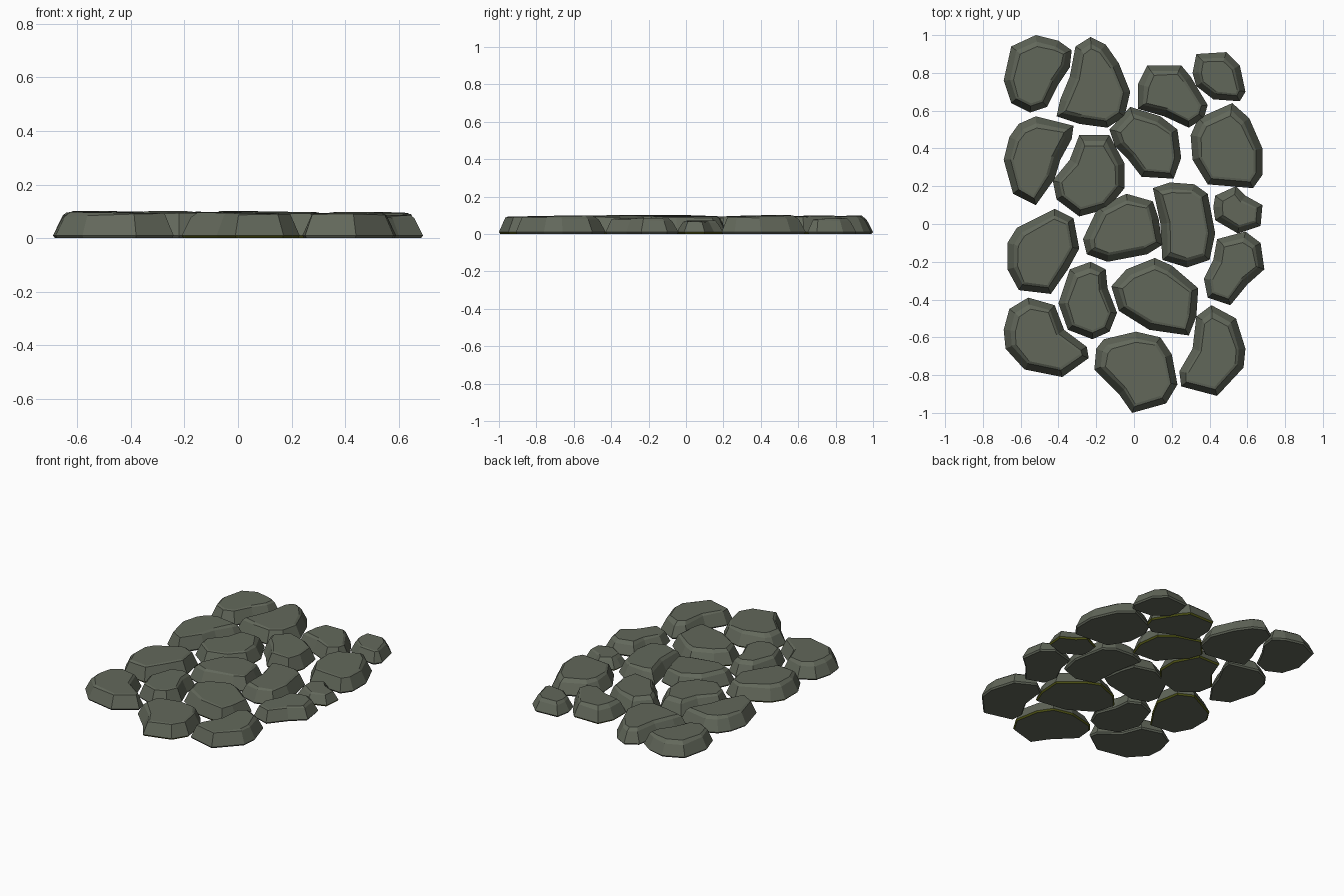
import bpy, bmesh, math, random
from mathutils import Vector

if "Cube" in bpy.data.objects:
    bpy.data.objects.remove(bpy.data.objects["Cube"])

random.seed(7)


def material(name, rgb):
    m = bpy.data.materials.new(name)
    m.diffuse_color = (*rgb, 1)
    m.use_nodes = True
    m.node_tree.nodes["Principled BSDF"].inputs["Base Color"].default_value = m.diffuse_color
    return m


stone_mat = material("grey_green_stone", (0.123, 0.138, 0.104))
moss_mat = material("olive_moss", (0.09, 0.10, 0.008))


def inset(pts, d):
    """Move every corner of a clockwise outline inward by about d."""
    out = []
    for i, p in enumerate(pts):
        a = (p - pts[i - 1]).normalized()
        b = (pts[(i + 1) % len(pts)] - p).normalized()
        n = Vector((a.y + b.y, -a.x - b.x)).normalized()
        out.append(p + n * d)
    return out


def stone(name, *xy, moss=False, low=0.0):
    """Paving stone from a clockwise outline in hundredths; low lowers its top."""
    pts = [Vector((x / 100, y / 100)) for x, y in zip(xy[::2], xy[1::2])]
    c = sum(pts, Vector((0, 0))) / len(pts)
    size = max((p - c).length for p in pts)
    k = min(1.0, 0.6 + size)
    ang = random.uniform(1.6, 3.2)             # side with the wide worn edge
    worn = Vector((math.cos(ang), math.sin(ang)))
    top = random.uniform(0.094, 0.100) - low

    def side(p):
        return max(-1, min(1, (p - c).dot(worn) / size))

    # underside, widest rim, shoulder, crown
    rings = [[(p, 0.0) for p in inset(pts, 0.008)],
             [(p, 0.010) for p in pts],
             [(p, top - 0.012 - 0.009 * side(p)) for p in inset(pts, 0.042 * k)]]
    crown = []
    for p, q in zip(inset(pts, 0.055 * k), pts):
        s = max(0, side(q))
        crown.append((p.lerp(c, 0.02 + 0.10 * s), top + 0.004 * side(p)))
    rings.append(crown)

    bm = bmesh.new()
    vs = [[bm.verts.new((p.x, p.y, z)) for p, z in r] for r in rings]
    n = len(pts)
    for level, (lo, hi) in enumerate(zip(vs, vs[1:])):
        for i in range(n):
            j = (i + 1) % n
            f = bm.faces.new((lo[i], lo[j], hi[j], hi[i]))
            f.material_index = 1 if moss and level == 0 else 0   # mossy foot
    bm.faces.new(vs[0])
    bm.faces.new(vs[-1])
    bmesh.ops.recalc_face_normals(bm, faces=bm.faces)
    me = bpy.data.meshes.new(name)
    bm.to_mesh(me)
    bm.free()
    me.materials.append(stone_mat)
    me.materials.append(moss_mat)
    bpy.context.collection.objects.link(bpy.data.objects.new(name, me))


# back row
stone("stone_back_left", -65, 94, -52, 100, -40, 97, -33, 92, -34, 83, -40, 74, -46, 62, -55, 59, -65, 64, -69, 76)
stone("stone_back_mid_left", -23, 99, -15, 95, -8, 85, -2, 70, -5, 57, -14, 51, -29, 53, -41, 57, -39, 66, -34, 78, -31, 94)
stone("stone_back_mid_right", 7, 84, 25, 84, 30, 78, 39, 63, 37, 56, 29, 51, 16, 57, 2, 61, 2, 74, moss=True)
stone("stone_back_right", 33, 90, 49, 91, 56, 84, 59, 70, 56, 65, 42, 66, 33, 73, 31, 80, low=0.015)
# second row
stone("stone_second_left", -61, 53, -52, 57, -32, 52, -33, 45, -39, 34, -42, 24, -52, 10, -64, 16, -69, 34, -66, 46)
stone("stone_second_mid_left", -29, 47, -13, 47, -5, 32, -5, 19, -14, 8, -29, 4, -41, 13, -43, 23, -34, 34, moss=True)
stone("stone_second_mid_right", -13, 50, -2, 62, 14, 57, 23, 50, 25, 35, 21, 24, 4, 25, -3, 34, -10, 41, moss=True)
stone("stone_second_right", 34, 56, 52, 64, 61, 56, 68, 40, 68, 26, 63, 19, 39, 21, 31, 34, 30, 47)
# middle row
stone("stone_middle_left", -62, -2, -42, 8, -32, 3, -29, -13, -35, -24, -44, -37, -61, -35, -67, -24, -67, -10, moss=True)
stone("stone_middle_centre", -19, 9, -4, 16, 10, 12, 13, 3, 15, -11, 7, -16, -14, -20, -25, -16, -27, -8)
stone("stone_middle_tall", 10, 19, 19, 22, 32, 21, 39, 16, 43, -5, 40, -19, 28, -23, 15, -19, 14, 0)
stone("stone_middle_small", 43, 15, 54, 20, 59, 15, 68, 10, 67, -1, 55, -5, 43, 2, 42, 9, low=0.025, moss=True)
stone("stone_middle_right", 44, -8, 59, -4, 67, -10, 69, -24, 60, -32, 51, -43, 39, -39, 37, -29, 42, -19, low=0.01)
# front rows
stone("stone_fourth_left", -34, -24, -23, -20, -15, -24, -14, -34, -9, -47, -13, -57, -22, -61, -35, -56, -40, -42)
stone("stone_fourth_right", -4, -24, 11, -18, 20, -22, 34, -34, 33, -49, 29, -59, 8, -56, -8, -46, -12, -33, moss=True)
stone("stone_front_left", -66, -45, -56, -39, -42, -43, -37, -56, -25, -65, -24, -71, -38, -81, -58, -77, -68, -66, -69, -56)
stone("stone_front_centre", -16, -61, 1, -57, 14, -60, 20, -69, 23, -85, 17, -95, -1, -100, -8, -90, -21, -77, -20, -66, moss=True)
stone("stone_front_right", 33, -49, 41, -43, 54, -50, 59, -66, 58, -76, 44, -91, 25, -86, 24, -78, 31, -66)
